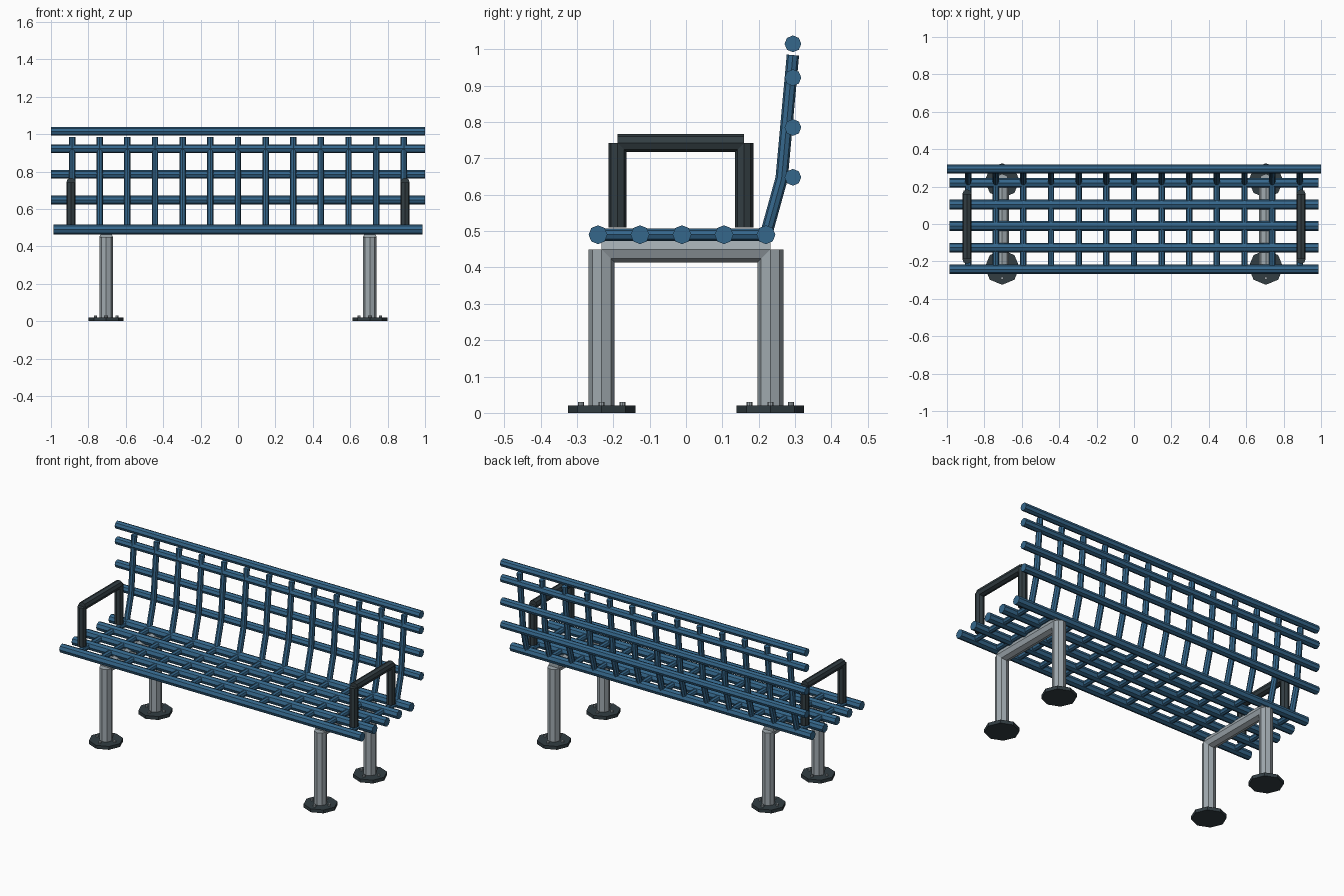
import bpy
import bmesh
from mathutils import Vector

cube = bpy.data.objects.get("Cube")
if cube:
    bpy.data.objects.remove(cube, do_unlink=True)


def material(name, color):
    mat = bpy.data.materials.new(name)
    mat.use_nodes = True
    mat.diffuse_color = (*color, 1)
    mat.node_tree.nodes["Principled BSDF"].inputs["Base Color"].default_value = (*color, 1)
    return mat


BLUE = material("blue paint", (0.035, 0.135, 0.26))
STEEL = material("grey steel", (0.35, 0.40, 0.43))
DARK = material("dark iron", (0.032, 0.047, 0.055))


def tube(name, path, radius, mat, sides=8):
    """Flat-sided capped tube along a path, mitred at its bends."""
    pts = [Vector(p) for p in path]
    dirs = [(b - a).normalized() for a, b in zip(pts, pts[1:])]
    side = Vector((0, 1, 0)) if abs(dirs[0].x) > 0.9 else Vector((1, 0, 0))
    bm = bmesh.new()
    rings = []
    for i, p in enumerate(pts):
        before, after = dirs[max(i - 1, 0)], dirs[min(i, len(dirs) - 1)]
        along = (before + after).normalized()
        up = along.cross(side) / along.dot(after)
        ring = []
        for k in range(sides):
            spoke = Vector((radius, 0))
            spoke = Vector((radius, 0, 0))
            spoke.rotate(Vector((1, 0, 0)).rotation_difference(Vector((1, 0, 0))))
            angle = 2 * 3.14159265 * k / sides
            from_side, from_up = spoke_parts(angle, radius)
            ring.append(bm.verts.new(p + side * from_side + up * from_up))
        rings.append(ring)
    for a, b in zip(rings, rings[1:]):
        for k in range(sides):
            n = (k + 1) % sides
            bm.faces.new((a[k], a[n], b[n], b[k]))
    bm.faces.new(rings[0][::-1])
    bm.faces.new(rings[-1])
    bmesh.ops.recalc_face_normals(bm, faces=bm.faces)
    mesh = bpy.data.meshes.new(name)
    bm.to_mesh(mesh)
    bm.free()
    mesh.materials.append(mat)
    obj = bpy.data.objects.new(name, mesh)
    bpy.context.collection.objects.link(obj)
    return obj


def spoke_parts(angle, radius):
    v = Vector((radius, 0))
    from mathutils import Matrix
    v = Matrix.Rotation(angle, 2) @ v
    return v.x, v.y


# Long rods of the seat and backrest
SEAT_Z = 0.49
for i in range(5):
    y = -0.242 + 0.1155 * i
    tube(f"seat_rod_{i + 1}", [(-0.987, y, SEAT_Z), (0.987, y, SEAT_Z)], 0.026, BLUE)
for i, z in enumerate((0.648, 0.785, 0.922, 1.015)):
    tube(f"back_rod_{i + 1}", [(-1, 0.294, z), (1, 0.294, z)], 0.023, BLUE)

# Cross bars under the seat, continued by bent uprights
for i in range(13):
    x = -0.887 + 0.1478 * i
    tube(f"seat_crossbar_{i + 1}", [(x, -0.242, SEAT_Z), (x, 0.22, SEAT_Z)], 0.017, BLUE)
    tube(f"back_upright_{i + 1}",
         [(x, 0.22, SEAT_Z), (x, 0.263, 0.645), (x, 0.294, 0.984)], 0.017, BLUE)

for label, s in (("left", 1), ("right", -1)):
    # Armrest
    x = 0.893 * s
    tube(f"{label}_armrest_top", [(x, -0.188, 0.742), (x, 0.16, 0.742)], 0.025, DARK)
    for end, y in (("front", -0.188), ("back", 0.16)):
        tube(f"{label}_armrest_{end}_post", [(x, y, 0.51), (x, y, 0.742)], 0.025, DARK)

    # Leg frame with bolted foot plates
    x = 0.705 * s
    tube(f"{label}_leg_beam", [(x, -0.232, 0.45), (x, 0.232, 0.45)], 0.036, STEEL)
    for end, y in (("front", -0.232), ("back", 0.232)):
        tube(f"{label}_{end}_leg", [(x, y, 0.01), (x, y, 0.45)], 0.036, STEEL)
        tube(f"{label}_{end}_foot_plate", [(x, y, 0), (x, y, 0.02)], 0.093, DARK)
        for k, (dx, dy) in enumerate(((1, 0), (0, 1), (-1, 0), (0, -1))):
            bx, by = x + 0.057 * dx, y + 0.057 * dy
            tube(f"{label}_{end}_bolt_{k + 1}", [(bx, by, 0.015), (bx, by, 0.03)], 0.008, STEEL)
